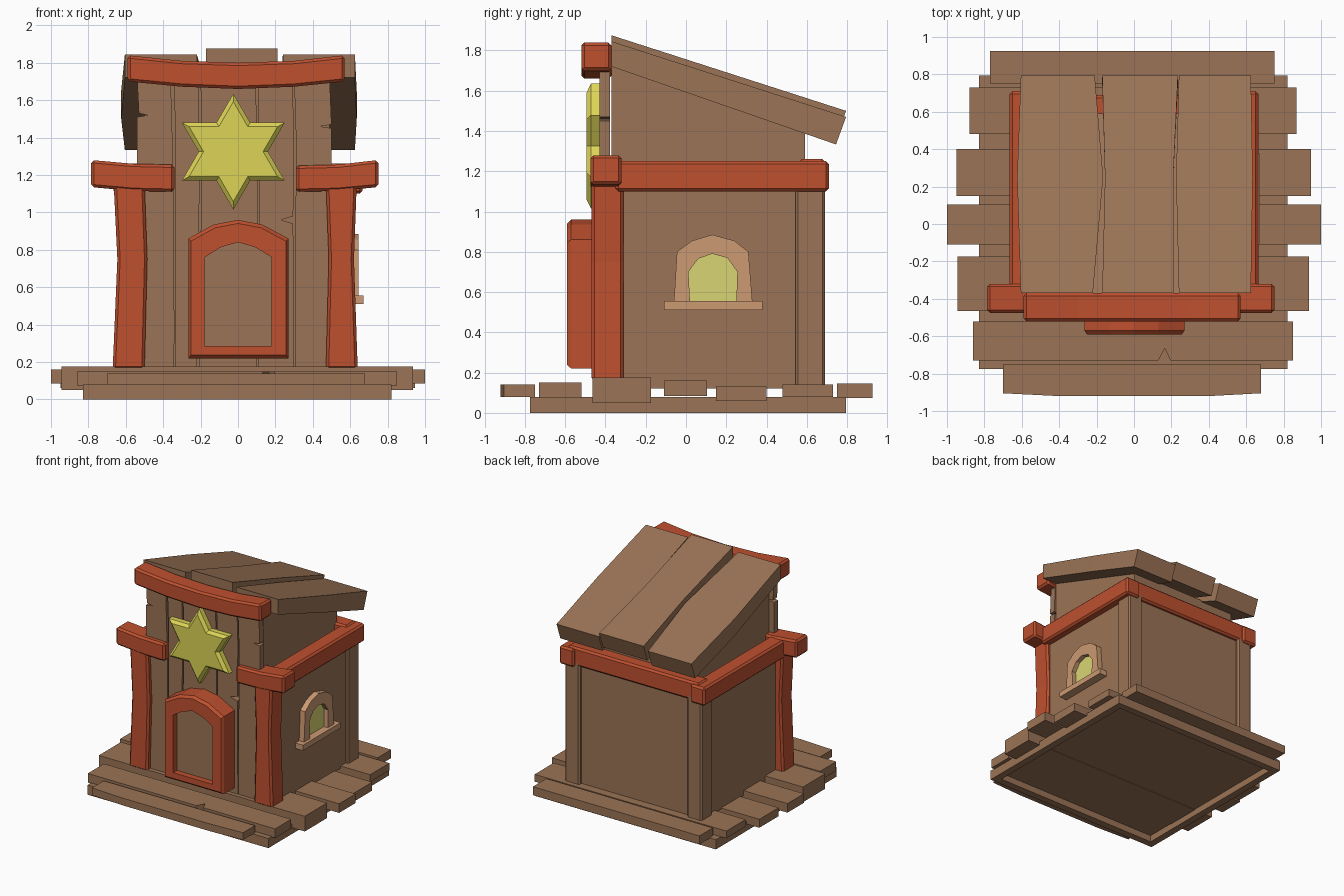
import bpy, bmesh


def material(name, rgb):
    m = bpy.data.materials.new(name)
    lin = [((c / 255 + 0.055) / 1.055) ** 2.4 for c in rgb]
    m.diffuse_color = (*lin, 1)
    return m


WOOD = material("brown wood", (155, 116, 86))
RED = material("red painted wood", (190, 80, 47))
GOLD = material("yellow star", (221, 212, 86))
GLASS = material("pale yellow glass", (218, 213, 115))
TRIM = material("light tan trim", (204, 154, 114))


def loft(name, rings, mat, closed=False, bevel=0.0):
    """Skin equal rings of 3D points; cap the ends, or join last to first."""
    bm = bmesh.new()
    vs = [[bm.verts.new(p) for p in r] for r in rings]
    n = len(rings[0])
    pairs = list(zip(vs, vs[1:]))
    if closed:
        pairs.append((vs[-1], vs[0]))
    else:
        bm.faces.new(vs[0])
        bm.faces.new(vs[-1])
    for a, b in pairs:
        for i in range(n):
            j = (i + 1) % n
            bm.faces.new((a[i], a[j], b[j], b[i]))
    bmesh.ops.recalc_face_normals(bm, faces=bm.faces)
    me = bpy.data.meshes.new(name)
    bm.to_mesh(me)
    bm.free()
    me.materials.append(mat)
    ob = bpy.data.objects.new(name, me)
    bpy.context.collection.objects.link(ob)
    if bevel:
        mod = ob.modifiers.new("bevel", 'BEVEL')
        mod.width, mod.segments = bevel, 1
        mod.limit_method, mod.angle_limit = 'ANGLE', 0.7
    return ob


def ring(pts, axis, d):
    """Place a 2D outline on a plane across the given axis."""
    return [{'x': (d, a, b), 'y': (a, d, b), 'z': (a, b, d)}[axis] for a, b in pts]


def prism(name, pts, axis, lo, hi, mat, bevel=0.0):
    return loft(name, [ring(pts, axis, lo), ring(pts, axis, hi)], mat, bevel=bevel)


def box(name, x0, x1, y0, y1, z0, z1, mat, bevel=0.0):
    return prism(name, [(x0, y0), (x1, y0), (x1, y1), (x0, y1)], 'z', z0, z1, mat, bevel)


def scaled(pts, c, k):
    return [(c[0] + (a - c[0]) * k, c[1] + (b - c[1]) * k) for a, b in pts]


# Base frame: hollow underneath, with a recessed floor
outer = [(-0.83, -0.775), (0.82, -0.775), (0.82, 0.795), (-0.83, 0.795)]
inner = [(-0.77, -0.715), (0.76, -0.715), (0.76, 0.735), (-0.77, 0.735)]
loft("base_frame", [ring(outer, 'z', 0), ring(outer, 'z', 0.08),
                    ring(inner, 'z', 0.08), ring(inner, 'z', 0)], WOOD, closed=True)
box("base_floor", -0.77, 0.76, -0.715, 0.735, 0.055, 0.079, WOOD)

# Porch planks: x0, x1, y0, y1, z0, z1
planks = [(-0.77, 0.75, 0.75, 0.925, 0.075, 0.145), (-0.88, 0.87, 0.48, 0.73, 0.08, 0.14),
          (-0.95, 0.945, 0.15, 0.40, 0.06, 0.13), (-1.0, 1.0, -0.11, 0.105, 0.085, 0.16),
          (-0.945, 0.935, -0.465, -0.175, 0.05, 0.175)]
for i, p in enumerate(planks):
    box(f"floor_plank_{i + 1}", *p, WOOD)
prism("floor_plank_6", [(-0.86, -0.73), (0.13, -0.73), (0.165, -0.665), (0.195, -0.73),
                        (0.85, -0.73), (0.85, -0.52), (-0.86, -0.52)], 'z', 0.075, 0.15, WOOD)
prism("floor_plank_7", [(-0.70, -0.905), (-0.4, -0.92), (0.4, -0.92), (0.68, -0.905),
                        (0.68, -0.75), (-0.70, -0.75)], 'z', 0.08, 0.14, WOOD)

# Main walls, upper gable block and back corner posts
box("main_walls", -0.60, 0.60, -0.375, 0.66, 0.12, 1.20, WOOD)
prism("upper_walls", [(-0.37, 1.19), (0.59, 1.19), (0.59, 1.40), (-0.37, 1.73)],
      'x', -0.50, 0.49, WOOD)
for side, s in (("left", -1), ("right", 1)):
    xs = sorted((s * 0.49, s * 0.625))
    box(f"back_post_{side}", *xs, 0.545, 0.69, 0.12, 1.15, WOOD, 0.012)

# Facade boards, some with split notches
boards = [
    [(-0.50, 0.14), (-0.345, 0.14), (-0.34, 0.33), (-0.345, 1.2), (-0.36, 1.72),
     (-0.54, 1.72), (-0.53, 1.53), (-0.48, 1.52), (-0.54, 1.51), (-0.54, 1.2), (-0.50, 1.15)],
    [(-0.335, 0.14), (-0.22, 0.14), (-0.205, 1.2), (-0.21, 1.74), (-0.345, 1.74),
     (-0.335, 1.45)],
    [(-0.21, 0.14), (0.10, 0.14), (0.105, 1.1), (0.095, 1.74), (-0.20, 1.74), (-0.195, 1.2)],
    [(0.11, 0.14), (0.30, 0.14), (0.295, 0.94), (0.23, 0.96), (0.295, 0.98),
     (0.30, 1.4), (0.29, 1.74), (0.105, 1.74), (0.115, 1.1)],
    [(0.305, 0.14), (0.50, 0.14), (0.50, 1.45), (0.44, 1.46), (0.50, 1.47),
     (0.49, 1.72), (0.30, 1.72), (0.31, 1.4)],
]
for i, b in enumerate(boards):
    prism(f"facade_board_{i + 1}", b, 'y', -0.43, -0.378, WOOD)

# Red front posts, slightly bowed
prism("front_post_left", [(-0.67, 0.16), (-0.50, 0.16), (-0.485, 0.75), (-0.50, 1.16),
                          (-0.665, 1.16), (-0.645, 0.75)], 'y', -0.47, -0.31, RED, 0.015)
prism("front_post_right", [(0.47, 0.16), (0.64, 0.16), (0.62, 0.75), (0.635, 1.16),
                           (0.47, 1.16), (0.485, 0.75)], 'y', -0.47, -0.31, RED, 0.015)

# Red beams: front pair, sides, back and curved top
prism("front_beam_left", [(-0.785, 1.135), (-0.56, 1.115), (-0.34, 1.11), (-0.34, 1.255),
                          (-0.56, 1.26), (-0.785, 1.28)], 'y', -0.475, -0.32, RED, 0.015)
prism("front_beam_right", [(0.31, 1.11), (0.53, 1.115), (0.75, 1.135), (0.75, 1.28),
                           (0.53, 1.255), (0.31, 1.25)], 'y', -0.475, -0.32, RED, 0.015)
for side, s in (("left", -1), ("right", 1)):
    xs = sorted((s * 0.53, s * 0.665))
    box(f"side_beam_{side}", *xs, -0.35, 0.71, 1.10, 1.25, RED, 0.015)
box("back_beam", -0.60, 0.60, 0.56, 0.69, 1.11, 1.262, RED, 0.015)
prism("top_beam", [(-0.59, 1.70), (-0.3, 1.672), (0, 1.66), (0.3, 1.672), (0.57, 1.70),
                   (0.57, 1.84), (0.3, 1.81), (0, 1.80), (-0.3, 1.81), (-0.59, 1.84)],
      'y', -0.52, -0.37, RED, 0.015)

# Sloping roof planks: (x, y) outline, height offset
roof = [([(-0.605, -0.37), (-0.22, -0.37), (-0.165, 0.25), (-0.21, 0.795),
          (-0.605, 0.795), (-0.625, 0.25)], 0),
        ([(-0.17, -0.37), (0.21, -0.37), (0.21, 0.25), (0.235, 0.795),
          (-0.17, 0.795), (-0.155, 0.25)], 0.03),
        ([(0.24, -0.37), (0.625, -0.37), (0.635, 0.25), (0.625, 0.795),
          (0.24, 0.795), (0.225, 0.25)], 0)]
for i, (pts, up) in enumerate(roof):
    top = [(x, y, 1.845 + up - 0.322 * (y + 0.37)) for x, y in pts]
    low = [(x, min(y, 0.745), 1.72 + up - 0.347 * (min(y, 0.745) + 0.37)) for x, y in pts]
    loft(f"roof_plank_{i + 1}", [low, top], WOOD)

# Six-pointed star with a chamfered front
tips = [(0, 0.31), (0.09, 0.155), (0.275, 0.155), (0.185, 0), (0.275, -0.155), (0.09, -0.155)]
star = [(a - 0.025, b + 1.325) for a, b in tips + [(-a, -b) for a, b in tips]]
loft("star", [ring(star, 'y', -0.425), ring(star, 'y', -0.472),
              ring(scaled(star, (-0.025, 1.325), 0.86), 'y', -0.493)], GOLD)

# Arched door frame and panel
door_out = [(-0.265, 0.22), (-0.265, 0.86), (-0.13, 0.935), (0, 0.96), (0.13, 0.935),
            (0.27, 0.86), (0.27, 0.22)]
door_in = [(-0.178, 0.285), (-0.178, 0.76), (-0.09, 0.815), (0, 0.84), (0.09, 0.815),
           (0.18, 0.76), (0.18, 0.285)]
loft("door_frame", [ring(door_out, 'y', -0.42), ring(door_out, 'y', -0.57),
                    ring(scaled(door_out, (0, 0.58), 0.95), 'y', -0.59),
                    ring(door_in, 'y', -0.59), ring(door_in, 'y', -0.42)], RED, closed=True)
prism("door_panel", door_in, 'y', -0.54, -0.42, WOOD)

# Window on the right wall: frame, glass and sill
win_out = [(-0.06, 0.55), (-0.045, 0.80), (0.03, 0.855), (0.13, 0.885), (0.24, 0.855),
           (0.31, 0.80), (0.33, 0.55)]
win_in = [(0.02, 0.55), (0.012, 0.70), (0.06, 0.765), (0.13, 0.79), (0.205, 0.77),
          (0.255, 0.70), (0.25, 0.55)]
loft("window_frame", [ring(win_out, 'x', 0.59), ring(win_out, 'x', 0.645),
                      ring(win_in, 'x', 0.645), ring(win_in, 'x', 0.59)], TRIM, closed=True)
prism("window_glass", win_in, 'x', 0.60, 0.608, GLASS)
box("window_sill", 0.59, 0.67, -0.11, 0.38, 0.51, 0.555, TRIM)
